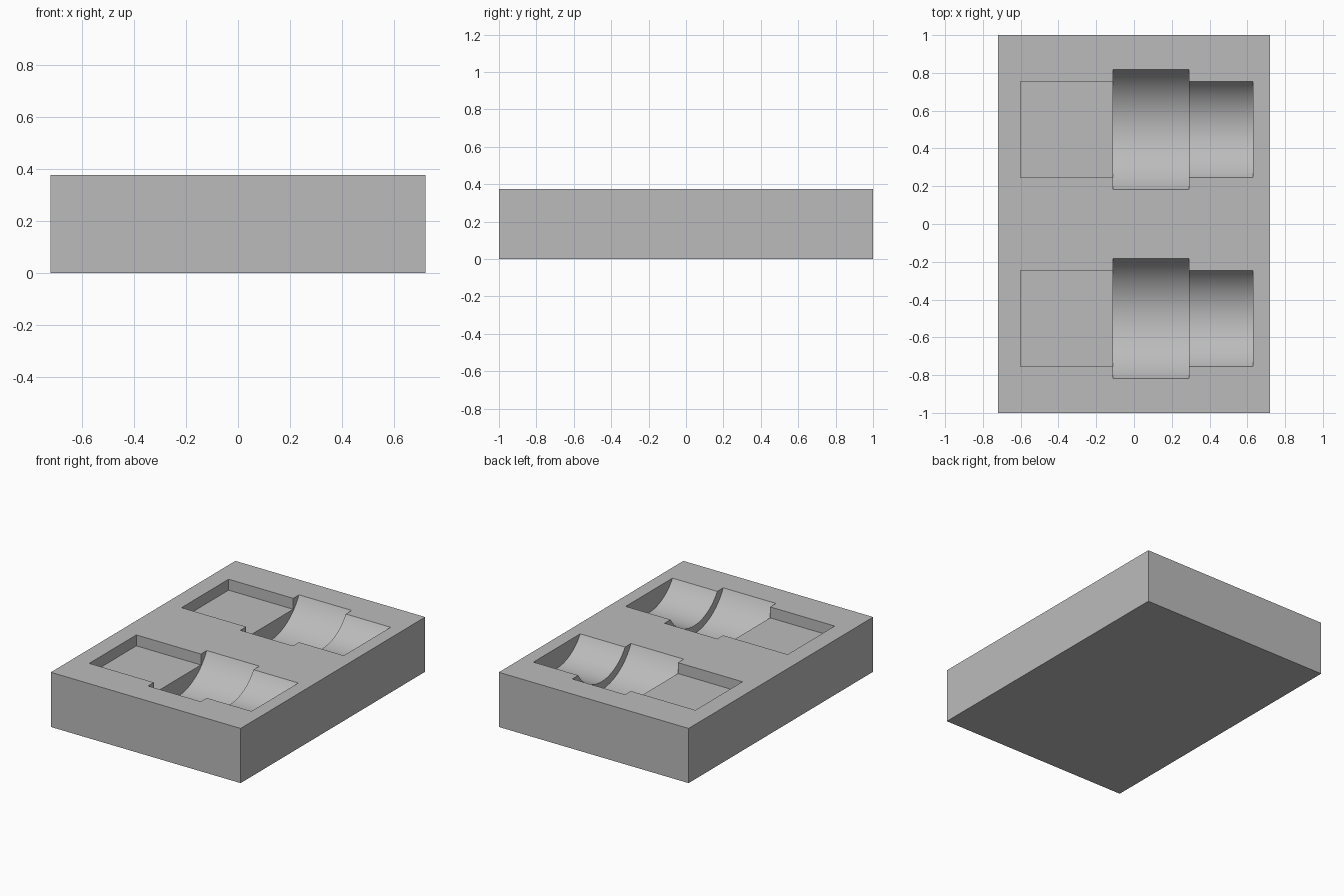
import bpy
import math
from mathutils import Matrix

old = bpy.data.objects.get("Cube")
if old:
    bpy.data.objects.remove(old, do_unlink=True)

WIDTH, LENGTH, HEIGHT = 1.44, 2.0, 0.375
AXIS_Z = HEIGHT + 0.16      # shared axis of the round channels
POCKET_DEPTH = 0.075

grey = bpy.data.materials.new("plain_grey")
grey.use_nodes = True
colour = (0.5, 0.5, 0.5, 1)
grey.diffuse_color = colour
grey.node_tree.nodes["Principled BSDF"].inputs["Base Color"].default_value = colour


def box(name, x0, x1, y0, y1, z0, z1):
    bpy.ops.mesh.primitive_cube_add(size=1)
    ob = bpy.context.object
    ob.name = name
    ob.data.transform(
        Matrix.Translation(((x0 + x1) / 2, (y0 + y1) / 2, (z0 + z1) / 2))
        @ Matrix.Diagonal((x1 - x0, y1 - y0, z1 - z0, 1)))
    ob.data.materials.append(grey)
    return ob


def rod(name, x0, x1, y, radius):
    bpy.ops.mesh.primitive_cylinder_add(vertices=128, radius=radius, depth=x1 - x0)
    ob = bpy.context.object
    ob.name = name
    ob.data.transform(Matrix.Translation(((x0 + x1) / 2, y, AXIS_Z))
                      @ Matrix.Rotation(math.pi / 2, 4, 'Y'))
    ob.data.materials.append(grey)
    return ob


# Solid tray block
tray = box("tray_block", -WIDTH / 2, WIDTH / 2, -LENGTH / 2, LENGTH / 2, 0, HEIGHT)

# Two identical recesses: flat pocket, wide round channel, narrow round channel
for y in (-0.5, 0.5):
    cutters = [
        rod("wide_channel_cutter", -0.11, 0.29, y, 0.356),
        rod("narrow_channel_cutter", 0.2, 0.63, y, 0.3),
        box("flat_pocket_cutter", -0.6, 0, y - 0.255, y + 0.255,
            HEIGHT - POCKET_DEPTH, HEIGHT + 0.1),
    ]
    for cutter in cutters:
        cutter.hide_render = True
        bpy.context.view_layer.objects.active = tray
        mod = tray.modifiers.new("recess", 'BOOLEAN')
        mod.operation = 'DIFFERENCE'
        mod.solver = 'EXACT'
        mod.object = cutter
        bpy.ops.object.modifier_apply(modifier=mod.name)
        bpy.data.objects.remove(cutter, do_unlink=True)

# Smooth channels, crisp edges
bpy.ops.object.select_all(action='DESELECT')
tray.select_set(True)
bpy.context.view_layer.objects.active = tray
bpy.ops.object.shade_smooth_by_angle(angle=math.radians(25))
